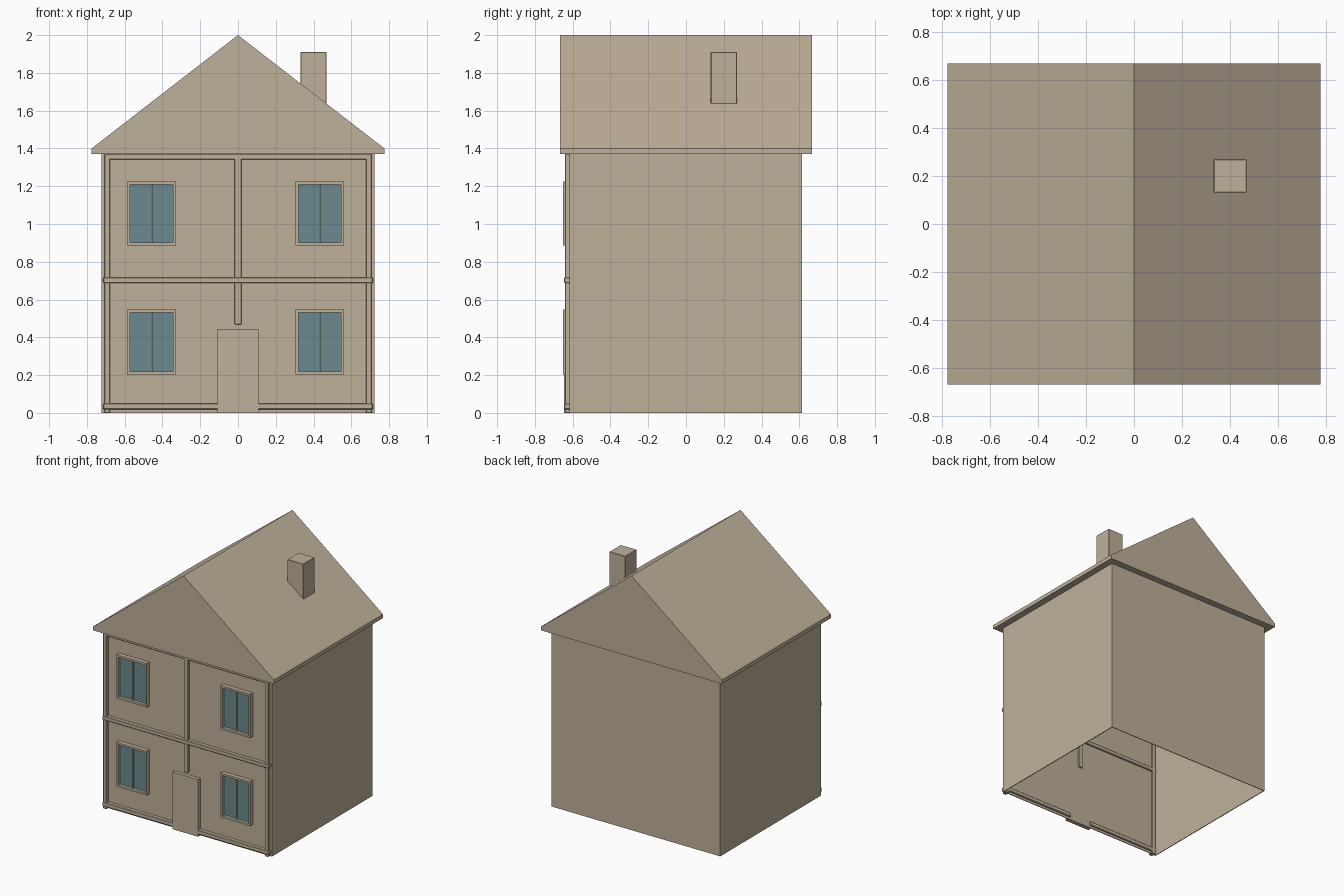
import bpy, bmesh

if "Cube" in bpy.data.objects:
    bpy.data.objects.remove(bpy.data.objects["Cube"])


def material(name, rgb):
    m = bpy.data.materials.new(name)
    m.diffuse_color = (*rgb, 1)
    m.use_nodes = True
    m.node_tree.nodes["Principled BSDF"].inputs["Base Color"].default_value = m.diffuse_color
    return m


TAN = material("tan_plaster", (0.52, 0.44, 0.32))
GLASS = material("blue_glass", (0.145, 0.255, 0.27))


def finish(name, bm, mat):
    bmesh.ops.recalc_face_normals(bm, faces=bm.faces)
    me = bpy.data.meshes.new(name)
    bm.to_mesh(me)
    bm.free()
    me.materials.append(mat)
    ob = bpy.data.objects.new(name, me)
    bpy.context.collection.objects.link(ob)
    return ob


def box(name, x, y, z, mat=TAN, bevel=0.0):
    bm = bmesh.new()
    bmesh.ops.create_cube(bm, size=1)
    for v in bm.verts:
        v.co = [lo + (c + 0.5) * (hi - lo) for c, (lo, hi) in zip(v.co, (x, y, z))]
    if bevel:
        bmesh.ops.bevel(bm, geom=bm.edges[:], offset=bevel, segments=1, affect='EDGES')
    return finish(name, bm, mat)


def prism(name, profile, y0, y1, mat=TAN):
    """Extrude an (x, z) outline along y."""
    bm = bmesh.new()
    face = bm.faces.new([bm.verts.new((x, y0, z)) for x, z in profile])
    ext = bmesh.ops.extrude_face_region(bm, geom=[face])["geom"]
    for v in ext:
        if isinstance(v, bmesh.types.BMVert):
            v.co.y = y1
    return finish(name, bm, mat)


# Thin walls, open underneath
FRONT, BACK, SIDE, TOP, T = -0.617, 0.614, 0.723, 1.372, 0.006
box("front_wall", (-SIDE, SIDE), (FRONT, FRONT + T), (0, TOP))
box("back_wall", (-SIDE, SIDE), (BACK - T, BACK), (0, TOP))
for s, n in ((-1, "left"), (1, "right")):
    box(n + "_wall", sorted((s * SIDE, s * (SIDE - T))), (FRONT + T, BACK - T), (0, TOP))

# Gabled roof with a short vertical eave
prism("roof", [(-0.775, 1.37), (0.775, 1.37), (0.775, 1.4), (0, 2), (-0.775, 1.4)],
      -0.667, 0.667)

# Chimney
box("chimney", (0.331, 0.468), (0.131, 0.27), (1.5, 1.91), bevel=0.003)

# Timber trim, passing through the front wall
TRIM = (-0.641, -0.6)
for s, n in ((-1, "left"), (1, "right")):
    box(n + "_corner_post", sorted((s * 0.677, s * 0.708)), TRIM, (0, TOP), bevel=0.003)
    box(n + "_base_beam", sorted((s * 0.09, s * 0.714)), (-0.645, -0.6),
        (0.018, 0.05), bevel=0.004)
box("centre_post", (-0.018, 0.018), TRIM, (0.468, TOP), bevel=0.003)
box("middle_beam", (-0.714, 0.714), (-0.645, -0.6), (0.687, 0.718), bevel=0.004)
box("top_beam", (-0.708, 0.708), TRIM, (1.341, 1.371), bevel=0.003)

# Door
box("door", (-0.109, 0.109), (-0.645, -0.612), (0, 0.443))

# Windows: raised frame, centre bar and recessed glass
for row, z0, z1 in (("lower", 0.204, 0.548), ("upper", 0.886, 1.226)):
    for col, x0, x1 in (("left", -0.587, -0.327), ("right", 0.304, 0.56)):
        n, b, mid = f"{row}_{col}_window", 0.016, (x0 + x1) / 2
        y = (-0.65, -0.614)
        for s, xs in (("left", (x0, x0 + b)), ("right", (x1 - b, x1))):
            box(f"{n}_{s}_jamb", xs, y, (z0, z1))
        for s, zs in (("sill", (z0, z0 + b)), ("head", (z1 - b, z1))):
            box(f"{n}_{s}", (x0 + b, x1 - b), y, zs)
        box(n + "_bar", (mid - 0.004, mid + 0.004), (-0.637, -0.614), (z0 + b, z1 - b))
        box(n + "_glass", (x0 + b, x1 - b), (-0.628, -0.62), (z0 + b, z1 - b), GLASS)
